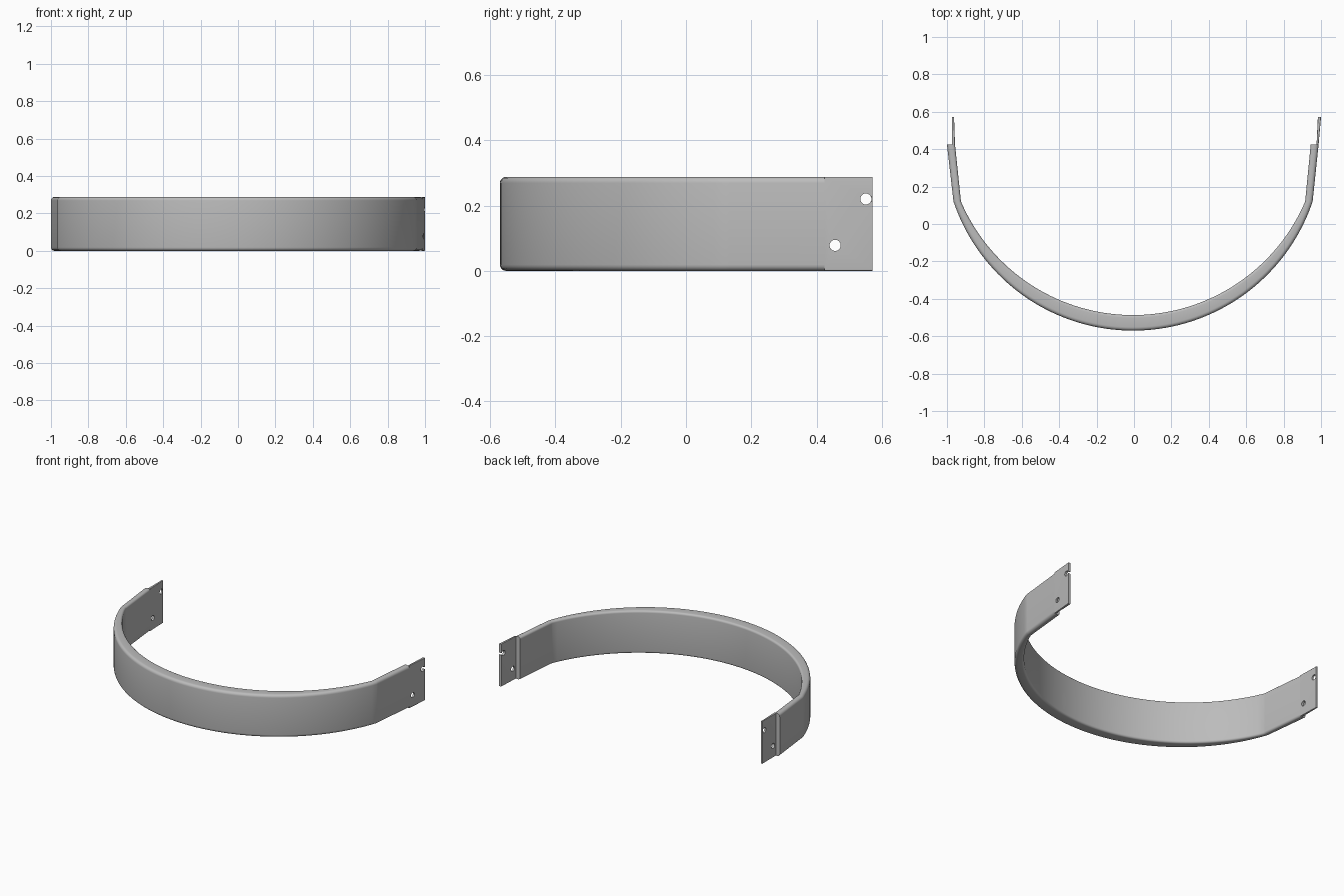
import bpy, bmesh, math
from mathutils import Vector

cube = bpy.data.objects.get("Cube")
if cube:
    bpy.data.objects.remove(cube, do_unlink=True)

HEIGHT = 0.288
MID_X = -0.005

grey = bpy.data.materials.new("plain grey")
grey.use_nodes = True
grey.diffuse_color = (0.5, 0.5, 0.5, 1)
grey.node_tree.nodes["Principled BSDF"].inputs["Base Color"].default_value = (0.5, 0.5, 0.5, 1)


def section(outer, inner, r_out, r_in):
    """Upright rounded rectangle between an outer and an inner plan point."""
    o, i = Vector(outer), Vector(inner)
    width = (i - o).length
    along = (i - o) / width
    corners = [(r_out, r_out, r_out, 180), (width - r_in, r_in, r_in, 270),
               (width - r_in, HEIGHT - r_in, r_in, 0), (r_out, HEIGHT - r_out, r_out, 90)]
    ring = []
    for u, z, r, start in corners:
        for k in range(6):
            a = math.radians(start + 18 * k)
            p = o + along * (u + r * math.cos(a))
            ring.append((p.x, p.y, z + r * math.sin(a)))
    return ring


def sweep(name, stations, r_out, r_in):
    """Skin rounded sections along (outer, inner) plan points and cap the ends."""
    bm = bmesh.new()
    rings = [[bm.verts.new(c) for c in section(o, i, r_out, r_in)] for o, i in stations]
    n = len(rings[0])
    for a, b in zip(rings, rings[1:]):
        for k in range(n):
            m = (k + 1) % n
            bm.faces.new((a[k], a[m], b[m], b[k]))
    bm.faces.new(rings[0])
    bm.faces.new(rings[-1])
    bmesh.ops.recalc_face_normals(bm, faces=bm.faces)
    mesh = bpy.data.meshes.new(name)
    bm.to_mesh(mesh)
    bm.free()
    ob = bpy.data.objects.new(name, mesh)
    bpy.context.collection.objects.link(ob)
    mesh.materials.append(grey)
    return ob


def arc(centre_y, radius, half_width, t):
    a = t * math.asin(half_width / radius)
    return (MID_X + radius * math.sin(a), centre_y - radius * math.cos(a))


def lerp(p, q, t):
    return tuple(Vector(p).lerp(Vector(q), t))


# Curved band, thickest in the middle, with a straight arm at each end
STEPS = 72
curve = []
for s in range(STEPS + 1):
    t = 2 * s / STEPS - 1
    curve.append((arc(0.443, 1.013, 0.96, t), arc(0.514, 1.001, 0.92, t)))
left_end = ((0.987, 0.425), (0.945, 0.425))
right_end = ((-1.0, 0.425), (-0.957, 0.425))


def arm(start, end):
    return [tuple(lerp(p, q, t) for p, q in zip(start, end)) for t in (0.04, 0.5, 1)]


stations = arm(curve[0], right_end)[::-1] + curve + arm(curve[-1], left_end)
band = sweep("band", stations, 0.019, 0.014)

# Half-thickness overlap tabs: outer half on the left, inner half on the right
left_tab = sweep("left_tab", [((0.987, 0.425), (0.976, 0.425)),
                              ((1.0, 0.572), (0.983, 0.572))], 0.004, 0.003)
right_tab = sweep("right_tab", [((-0.973, 0.425), (-0.957, 0.425)),
                                ((-0.973, 0.572), (-0.962, 0.572))], 0.003, 0.004)


# Pin holes through both tabs
def cut(target, cutter):
    cutter.hide_render = True
    cutter.hide_viewport = True
    cutter.display_type = 'WIRE'
    mod = target.modifiers.new("hole", 'BOOLEAN')
    mod.operation = 'DIFFERENCE'
    mod.solver = 'EXACT'
    mod.object = cutter


for tab, x in ((left_tab, 0.98), (right_tab, -0.968)):
    for y, z in ((0.551, 0.22), (0.457, 0.078)):
        bpy.ops.mesh.primitive_cylinder_add(vertices=32, radius=0.017, depth=0.2,
                                            location=(x, y, z), rotation=(0, math.pi / 2, 0))
        hole = bpy.context.object
        hole.name = "hole_cutter"
        cut(tab, hole)

# Slot opening the upper left hole to the tab edge
bpy.ops.mesh.primitive_cube_add(size=1, location=(0.98, 0.575, 0.22))
slot = bpy.context.object
slot.name = "slot_cutter"
slot.scale = (0.2, 0.04, 0.014)
cut(left_tab, slot)

# Apply the cuts, drop the cutters, and smooth all but the sharp edges
for ob in (left_tab, right_tab):
    bpy.context.view_layer.objects.active = ob
    for mod in list(ob.modifiers):
        bpy.ops.object.modifier_apply(modifier=mod.name)
for ob in list(bpy.data.objects):
    if ob.name.startswith(("hole_cutter", "slot_cutter")):
        bpy.data.objects.remove(ob, do_unlink=True)
bpy.ops.object.select_all(action='DESELECT')
for ob in (band, left_tab, right_tab):
    ob.select_set(True)
bpy.context.view_layer.objects.active = band
bpy.ops.object.shade_smooth_by_angle(angle=math.radians(30))
